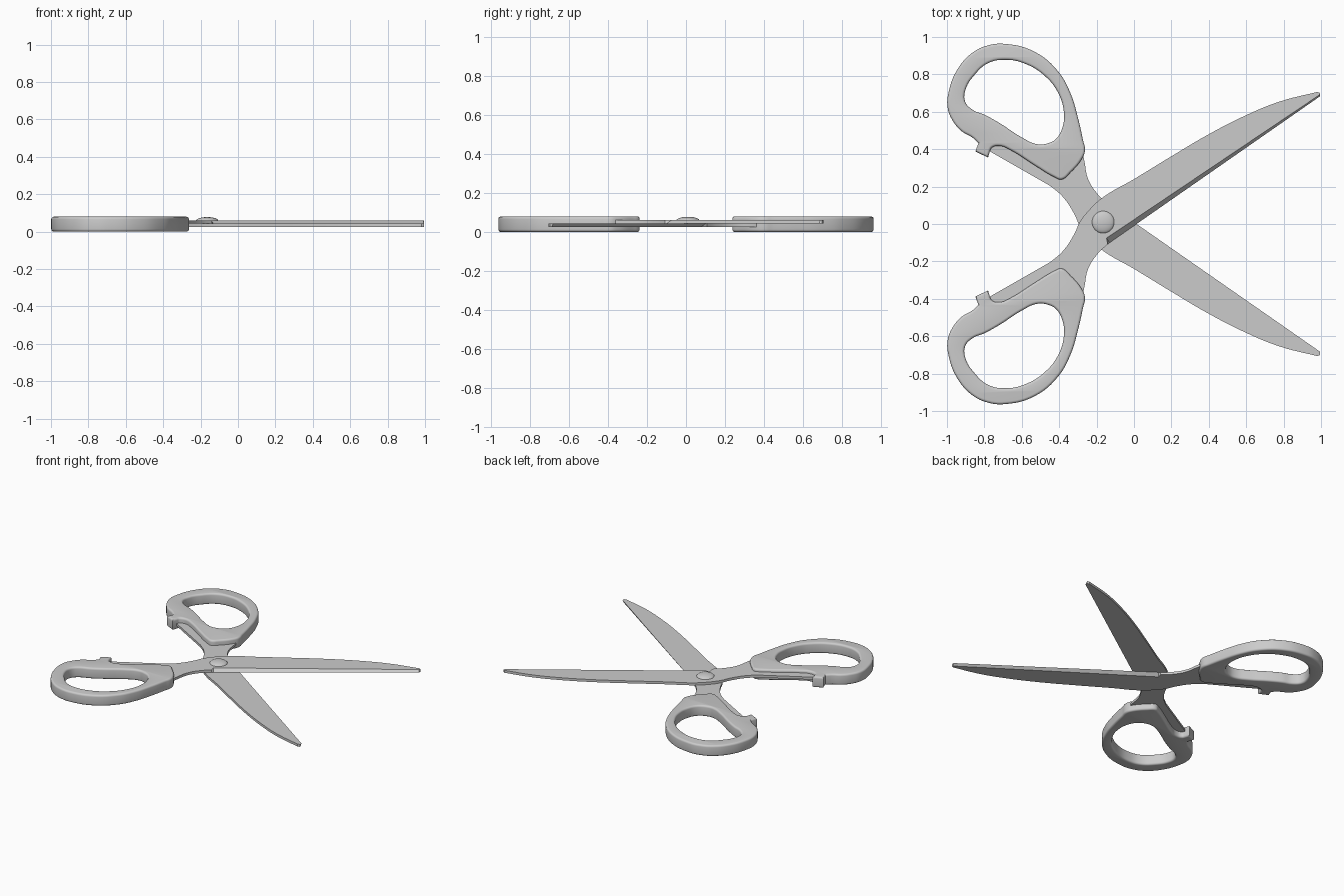
import bpy, bmesh
from mathutils import Vector

if "Cube" in bpy.data.objects:
    bpy.data.objects.remove(bpy.data.objects["Cube"])


def outline_part(name, loops, half, z, bevel=0.0, res=6):
    """Fill closed smooth outlines (third item 1 = sharp corner) and extrude to a mesh."""
    cu = bpy.data.curves.new(name, 'CURVE')
    cu.dimensions = '2D'
    cu.fill_mode = 'BOTH'
    cu.resolution_u = res
    cu.extrude = half - bevel
    cu.bevel_depth = bevel
    cu.bevel_resolution = 3
    cu.offset = -bevel
    for pts in loops:
        sp = cu.splines.new('BEZIER')
        sp.bezier_points.add(len(pts) - 1)
        sp.use_cyclic_u = True
        for bp, p in zip(sp.bezier_points, pts):
            bp.co = (p[0], p[1], 0)
            kind = 'VECTOR' if len(p) > 2 else 'AUTO'
            bp.handle_left_type = bp.handle_right_type = kind
    tmp = bpy.data.objects.new(name + "_outline", cu)
    bpy.context.collection.objects.link(tmp)
    bpy.context.view_layer.update()
    dg = bpy.context.evaluated_depsgraph_get()
    me = bpy.data.meshes.new_from_object(tmp.evaluated_get(dg))
    bpy.data.objects.remove(tmp)
    bm = bmesh.new()
    bm.from_mesh(me)
    bmesh.ops.remove_doubles(bm, verts=bm.verts, dist=0.0004)
    bmesh.ops.recalc_face_normals(bm, faces=bm.faces)
    bm.to_mesh(me)
    bm.free()
    ob = bpy.data.objects.new(name, me)
    bpy.context.collection.objects.link(ob)
    ob.location.z = z
    return ob


def smooth(ob):
    bpy.ops.object.select_all(action='DESELECT')
    bpy.context.view_layer.objects.active = ob
    ob.select_set(True)
    bpy.ops.object.shade_smooth_by_angle(angle=0.6)


# Handle outline with tab, and finger hole
outer = [(-.69, .963), (-.53, .92), (-.405, .815), (-.34, .70), (-.30, .57),
         (-.273, .45), (-.262, .395), (-.275, .355), (-.34, .275), (-.388, .238),
         (-.43, .253), (-.53, .313), (-.66, .395), (-.715, .417), (-.76, .408),
         (-.772, .385, 1), (-.78, .355, 1), (-.848, .388, 1), (-.832, .432, 1),
         (-.865, .463), (-.92, .495), (-.968, .55), (-.996, .62), (-.99, .71),
         (-.945, .825), (-.865, .915), (-.78, .955)]
hole = [(-.69, .878), (-.585, .858), (-.475, .79), (-.405, .70), (-.375, .60),
        (-.38, .525), (-.415, .457), (-.465, .430), (-.52, .427), (-.60, .463),
        (-.715, .537), (-.797, .583), (-.865, .612), (-.903, .655), (-.90, .72),
        (-.85, .80), (-.78, .86)]
for name, s in (("upper_handle", 1), ("lower_handle", -1)):
    loops = [[(p[0], p[1] * s, *p[2:]) for p in loop] for loop in (outer, hole)]
    smooth(outline_part(name, loops, 0.04, 0.04, bevel=0.014))

# Blade with tang reaching into the handle
heel, tip = Vector((-.13, -.10)), Vector((.995, .683))
blade = [(*tip, 1), (.995, .700, 1), (.98, .706, 1), (.78, .655), (.60, .582),
         (.40, .480), (.20, .362), (0, .240), (-.17, .140), (-.24, .075),
         (-.29, .01), (-.32, -.055), (-.385, -.15), (-.45, -.205, 1), (-.80, -.405, 1),
         (-.80, -.44, 1), (-.70, -.46, 1), (-.50, -.38, 1), (-.40, -.37, 1),
         (-.28, -.39, 1), (-.268, -.35), (-.245, -.24), (-.19, -.155), (*heel, 1)]
top_blade = outline_part("top_blade", [blade], 0.009, 0.0515)

# Ground cutting bevel on the outer face
normal = Vector((-(tip - heel).y, (tip - heel).x)).normalized()
for v in top_blade.data.vertices:
    for corner, width in ((heel, 0.03), (tip, 0.008)):
        if v.co.z > 0 and (v.co.xy - corner).length < 0.001:
            v.co.xy = corner + normal * width

# The other blade is the same part turned over
bottom_blade = bpy.data.objects.new("bottom_blade", top_blade.data.copy())
bpy.context.collection.objects.link(bottom_blade)
bottom_blade.location.z = 0.0335
bottom_blade.rotation_euler.x = 3.14159265
for ob in (top_blade, bottom_blade):
    smooth(ob)

# Domed pivot rivet
bpy.ops.mesh.primitive_uv_sphere_add(segments=32, ring_count=16, radius=1,
                                     location=(-.165, .01, .058))
rivet = bpy.context.object
rivet.name = "pivot_rivet"
rivet.scale = (.06, .06, .02)
smooth(rivet)
